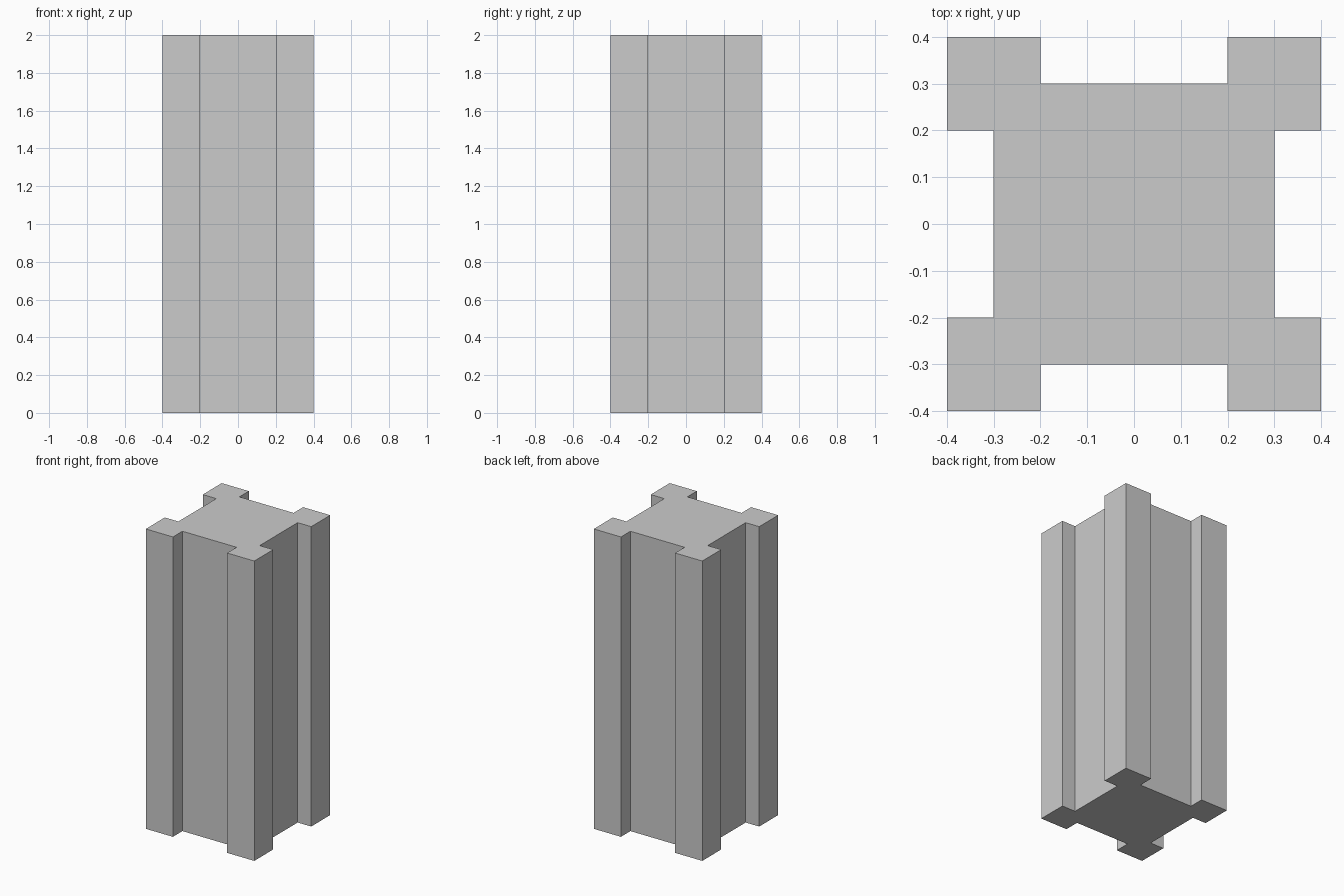
import bpy, bmesh

if "Cube" in bpy.data.objects:
    bpy.data.objects.remove(bpy.data.objects["Cube"])

HEIGHT = 2.0

# One quarter of the cross-section, counter-clockwise; rotated for the rest
quarter = [(0.3, -0.2), (0.3, 0.2), (0.4, 0.2), (0.4, 0.4), (0.2, 0.4), (0.2, 0.3)]
quarter = quarter[1:]
outline = []
for _ in range(4):
    outline += quarter
    quarter = [(-y, x) for x, y in quarter]

# Pillar with four square corner posts, extruded from its profile
bm = bmesh.new()
base = bm.faces.new([bm.verts.new((x, y, 0)) for x, y in outline])
top = bmesh.ops.extrude_face_region(bm, geom=[base], use_keep_orig=True)
verts = [g for g in top["geom"] if isinstance(g, bmesh.types.BMVert)]
bmesh.ops.translate(bm, verts=verts, vec=(0, 0, HEIGHT))
bmesh.ops.recalc_face_normals(bm, faces=bm.faces)

mesh = bpy.data.meshes.new("pillar")
bm.to_mesh(mesh)
bm.free()
bpy.context.collection.objects.link(bpy.data.objects.new("pillar", mesh))
